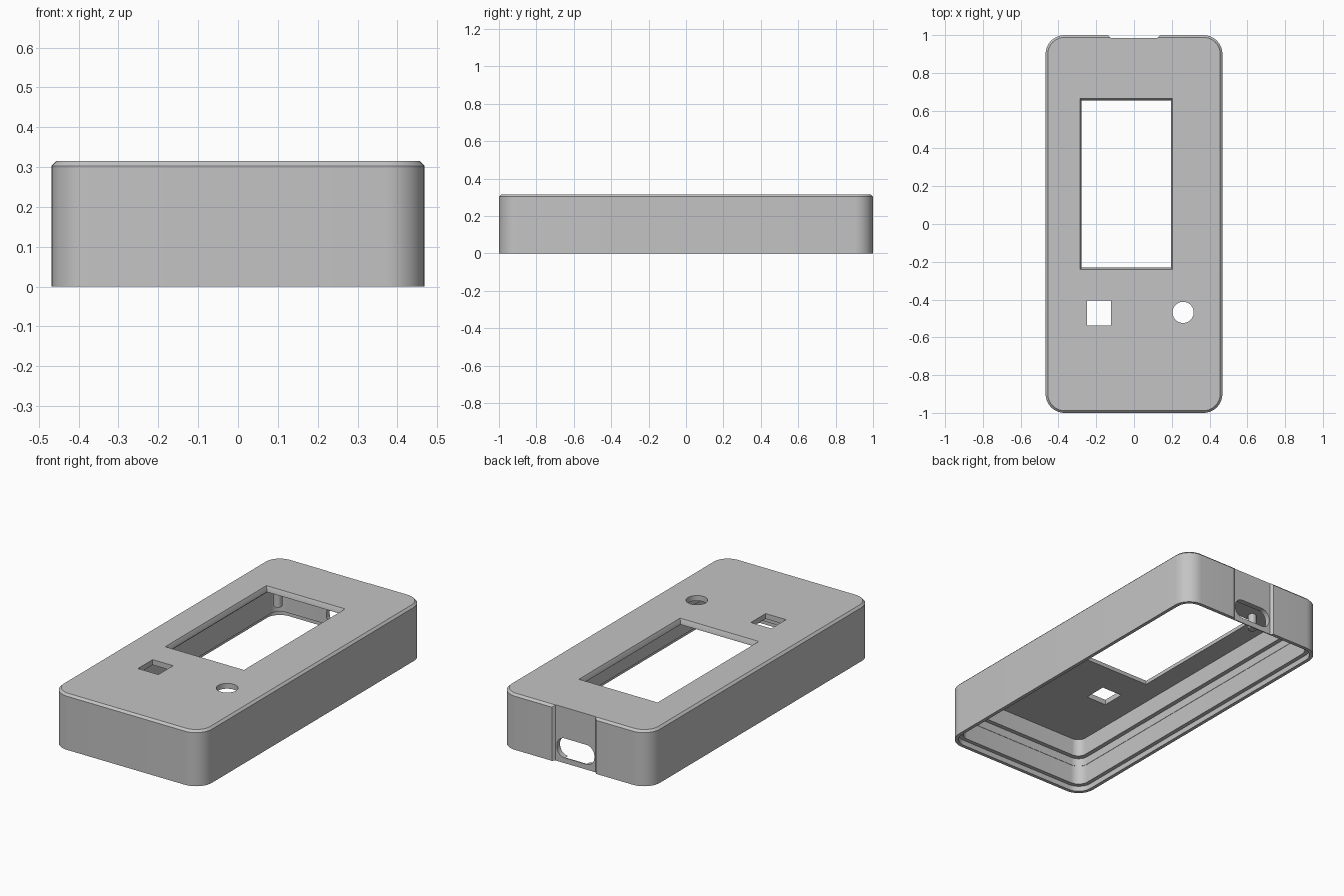
import bpy
import bmesh
from math import cos, sin, pi
from mathutils import Matrix

cube = bpy.data.objects.get("Cube")
if cube:
    bpy.data.objects.remove(cube, do_unlink=True)

HALF_X, HALF_Y, HEIGHT, CEILING = 0.468, 1.0, 0.315, 0.285

grey = bpy.data.materials.new("case grey")
grey.use_nodes = True
grey.diffuse_color = (0.55, 0.55, 0.55, 1)
grey.node_tree.nodes["Principled BSDF"].inputs["Base Color"].default_value = grey.diffuse_color


def rounded_rect(hx, hy, r, steps=10):
    """Counter-clockwise outline of a rectangle with round corners."""
    pts = []
    for i, (sx, sy) in enumerate([(1, 1), (-1, 1), (-1, -1), (1, -1)]):
        for k in range(steps + 1):
            a = (i + k / steps) * pi / 2
            pts.append((sx * (hx - r) + r * cos(a), sy * (hy - r) + r * sin(a)))
    return pts


def rect(x0, x1, y0, y1):
    return [(x0, y0), (x1, y0), (x1, y1), (x0, y1)]


def circle(cx, cy, r, n=40):
    return [(cx + r * cos(2 * pi * k / n), cy + r * sin(2 * pi * k / n)) for k in range(n)]


def loft(name, sections, matrix=None):
    """Solid through a stack of (outline, z) sections, capped at both ends."""
    bm = bmesh.new()
    rings = [[bm.verts.new((x, y, z)) for x, y in pts] for pts, z in sections]
    n = len(rings[0])
    for low, high in zip(rings, rings[1:]):
        for i in range(n):
            j = (i + 1) % n
            bm.faces.new((low[i], low[j], high[j], high[i]))
    bm.faces.new(rings[0][::-1])
    bm.faces.new(rings[-1])
    if matrix:
        bm.transform(matrix)
    bmesh.ops.recalc_face_normals(bm, faces=bm.faces)
    mesh = bpy.data.meshes.new(name)
    bm.to_mesh(mesh)
    bm.free()
    mesh.materials.append(grey)
    obj = bpy.data.objects.new(name, mesh)
    bpy.context.collection.objects.link(obj)
    return obj


def smooth(obj):
    bpy.ops.object.select_all(action='DESELECT')
    obj.select_set(True)
    bpy.context.view_layer.objects.active = obj
    bpy.ops.object.shade_smooth_by_angle(angle=0.5)


# Shell: wall profile from the ceiling, down past the ledge and rim lip, up the outside
profile = [  # inset, corner radius, z
    (0.07, 0.05, CEILING), (0.07, 0.05, 0.185),
    (0.045, 0.06, 0.185), (0.045, 0.06, 0.14), (0.043, 0.062, 0.14), (0.043, 0.062, 0.03),
    (0.02, 0.08, 0.03), (0.02, 0.08, 0),
    (0, 0.1, 0), (0, 0.1, 0.303), (0.012, 0.088, HEIGHT),
]
shell = loft("case_shell", [(rounded_rect(HALF_X - i, HALF_Y - i, r), z) for i, r, z in profile])

# Cutters: tapered screen window, button holes, back recess and port slot
t = 0.01
cutters = [
    loft("window_cutter", [(rect(-0.287 + t, 0.205 - t, -0.24 + t, 0.664 - t), 0.25),
                           (rect(-0.287 + t, 0.205 - t, -0.24 + t, 0.664 - t), CEILING + 0.008),
                           (rect(-0.287, 0.205, -0.24, 0.664), HEIGHT),
                           (rect(-0.287, 0.205, -0.24, 0.664), 0.4)]),
    loft("square_hole_cutter", [(rect(-0.25, -0.122, -0.537, -0.405), z) for z in (0.25, 0.4)]),
    loft("round_hole_cutter", [(circle(0.26, -0.468, 0.056), z) for z in (0.25, 0.4)]),
    loft("recess_cutter", [([(-0.125, 0.986), (0.125, 0.986), (0.147, 1.01), (-0.147, 1.01)], z)
                           for z in (-0.1, 0.4)]),
    loft("port_cutter", [(rounded_rect(0.117, 0.055, 0.05), d) for d in (-1.1, -0.85)],
         Matrix.Translation((0, 0, 0.085)) @ Matrix.Rotation(pi / 2, 4, 'X')),
]
bpy.context.view_layer.objects.active = shell
for cutter in cutters:
    cutter.hide_render = True
    mod = shell.modifiers.new(cutter.name, 'BOOLEAN')
    mod.operation = 'DIFFERENCE'
    mod.solver = 'EXACT'
    mod.object = cutter
    bpy.ops.object.modifier_apply(modifier=mod.name)
for cutter in cutters:
    bpy.data.objects.remove(cutter, do_unlink=True)
smooth(shell)

# Small mounting pegs under the ceiling
for side, x in (("left", 0.24), ("right", -0.24)):
    smooth(loft(f"{side}_mounting_peg", [(circle(x, 0.7, 0.022, 24), z) for z in (0.2, CEILING + 0.005)]))
